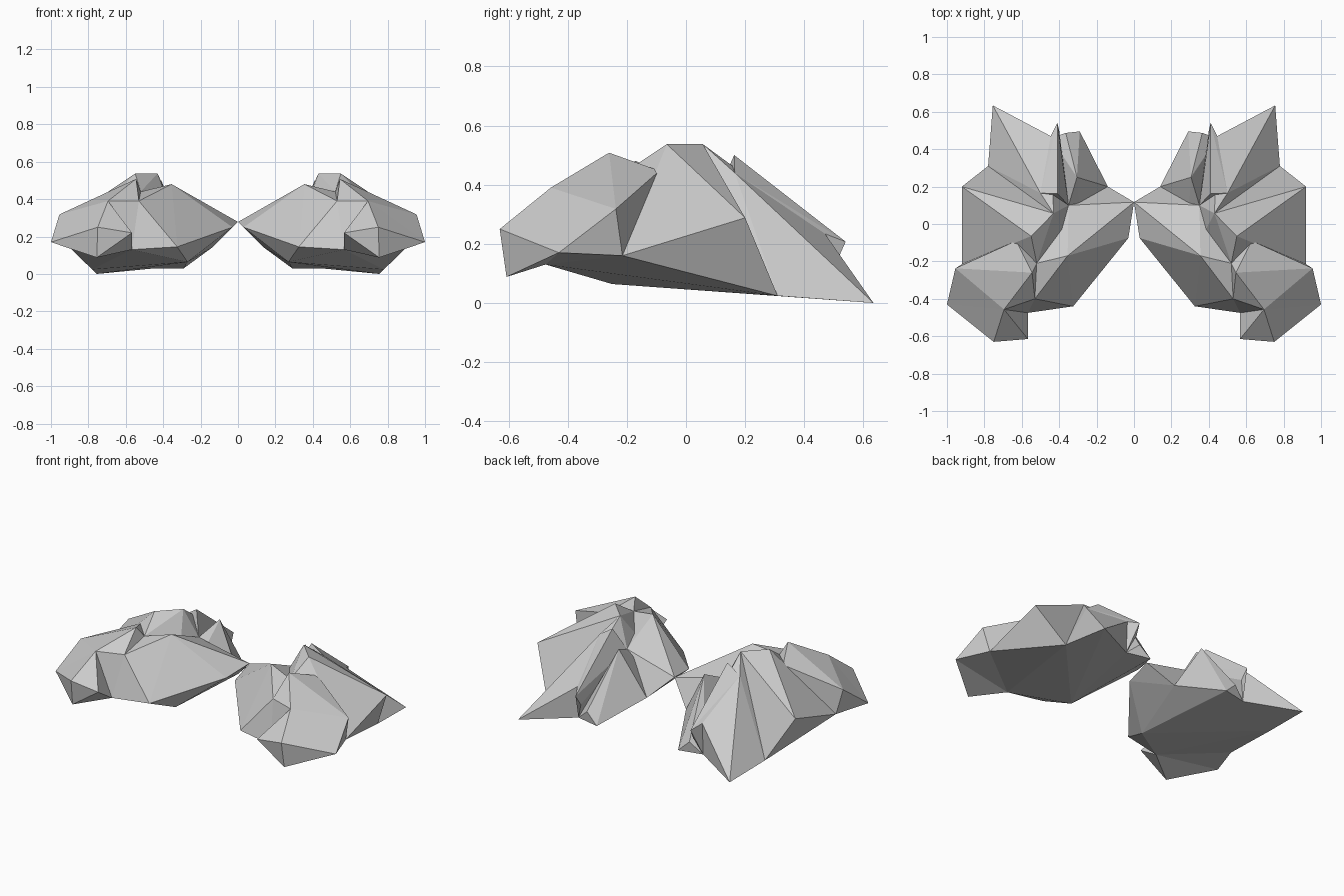
import bpy, bmesh

if "Cube" in bpy.data.objects:
    bpy.data.objects.remove(bpy.data.objects["Cube"])

# Shared corner points of the right half (x, y, z)
BODY = dict(
    inner=(0, .117, .278), inner_front=(.03, -.075, .25), shoulder=(.355, -.17, .48),
    top_front=(.55, -.065, .537), top_back=(.43, .057, .537),
    side_back=(.92, .20, .288), side_front=(.92, -.215, .16), side_low=(.78, .31, .024),
    toe=(.325, -.44, .145), keel=(.27, -.25, .064), notch=(.53, -.40, .39),
    under=(.567, -.475, .13), back_inner=(.14, .20, .14), back_mid=(.445, .46, .03),
    pit=(.385, -.03, .40), pit_back=(.35, .10, .36))
FRONT = dict(
    wing=(.955, -.237, .318), peak=(.545, -.26, .508), crown=(.63, -.09, .447),
    brow=(.695, -.457, .39), tip=(1, -.43, .17), nose=(.75, -.63, .25),
    nose_low=(.755, -.607, .088), nose_in=(.567, -.615, .22), slit=(.52, -.21, .44))
BACK = dict(
    tail=(.755, .634, 0), ridge=(.50, .165, .44), fin_top=(.41, .163, .50),
    fin_mid=(.445, .47, .234), fin_end=(.41, .54, .207), fin_low=(.40, .50, .14),
    valley=(.365, .487, .10), crest=(.305, .25, .43), back_corner=(.29, .495, .03))
P = {**BODY, **FRONT, **BACK}


def facet(name, keys):
    """Convex flat-faced block through the named corners, mirrored across x."""
    bm = bmesh.new()
    for k in keys.split():
        bm.verts.new(P[k])
    res = bmesh.ops.convex_hull(bm, input=bm.verts[:])
    loose = {g for g in res["geom_interior"] + res["geom_unused"]
             if isinstance(g, bmesh.types.BMVert)}
    bmesh.ops.delete(bm, geom=list(loose), context='VERTS')
    bmesh.ops.recalc_face_normals(bm, faces=bm.faces[:])
    me = bpy.data.meshes.new(name)
    bm.to_mesh(me)
    bm.free()
    ob = bpy.data.objects.new(name, me)
    bpy.context.collection.objects.link(ob)
    ob.modifiers.new("Mirror", 'MIRROR').use_mirror_merge = False
    return ob


# Inner lobe with the front shoulder, and the higher outer lobe
facet("inner_lobe", "inner inner_front shoulder notch slit toe keel under pit pit_back back_inner")
facet("outer_lobe", "top_front top_back side_back side_front side_low slit pit pit_back keel under")
# Raised front block and its blunt nose
facet("front_rock", "side_front wing crown peak brow tip notch slit under")
facet("front_nose", "brow tip nose nose_low nose_in under")
# Long sloping tail at the back
facet("tail_rock", "tail side_low top_back ridge fin_mid back_mid pit_back keel")
# Two narrow fins on the back
facet("outer_fin", "fin_top ridge fin_mid fin_end fin_low pit_back back_mid")
facet("inner_fin", "crest back_inner back_corner valley pit_back back_mid keel")
